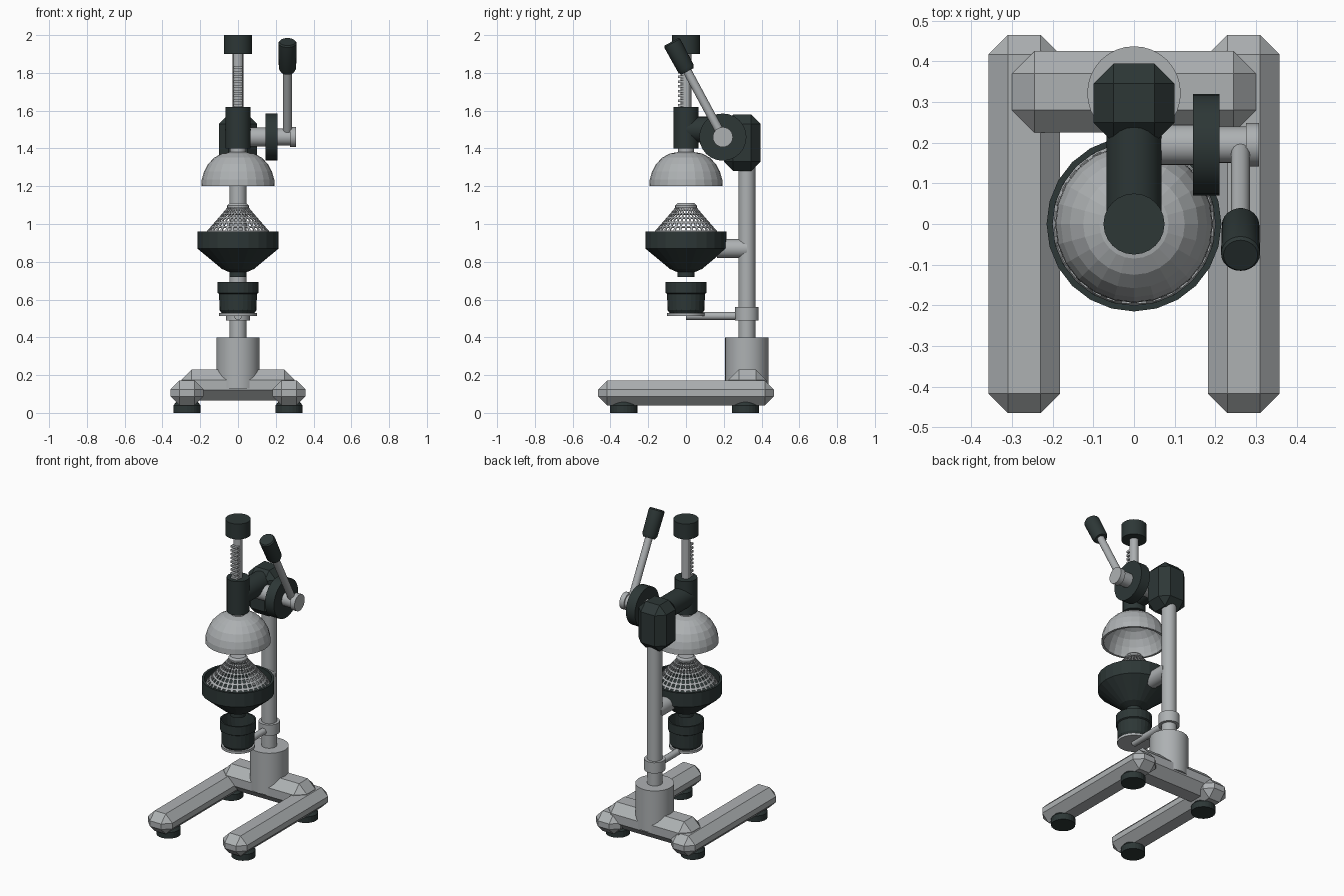
import bpy, bmesh, math
from mathutils import Vector

if "Cube" in bpy.data.objects:
    bpy.data.objects.remove(bpy.data.objects["Cube"])


def material(name, col):
    m = bpy.data.materials.new(name)
    m.diffuse_color = (*col, 1)
    m.use_nodes = True
    m.node_tree.nodes["Principled BSDF"].inputs["Base Color"].default_value = m.diffuse_color
    return m


STEEL = material("light grey metal", (0.42, 0.44, 0.45))
DARK = material("dark green grey", (0.026, 0.038, 0.037))


def finish(name, bm, mat, smooth=None):
    bmesh.ops.recalc_face_normals(bm, faces=bm.faces)
    me = bpy.data.meshes.new(name)
    bm.to_mesh(me)
    bm.free()
    ob = bpy.data.objects.new(name, me)
    bpy.context.collection.objects.link(ob)
    me.materials.append(mat)
    if smooth:
        bpy.ops.object.select_all(action='DESELECT')
        ob.select_set(True)
        bpy.context.view_layer.objects.active = ob
        bpy.ops.object.shade_smooth_by_angle(angle=math.radians(smooth))
    return ob


def lathe_mesh(profile, seg):
    bm = bmesh.new()
    rings = []
    for r, z in profile:
        rings.append([bm.verts.new((r * math.cos(2 * math.pi * i / seg),
                                    r * math.sin(2 * math.pi * i / seg), z))
                      for i in range(seg)])
    for a, b in zip(rings, rings[1:]):
        for i in range(seg):
            j = (i + 1) % seg
            bm.faces.new((a[i], a[j], b[j], b[i]))
    bmesh.ops.remove_doubles(bm, verts=bm.verts, dist=1e-5)
    return bm


def lathe(name, profile, mat, loc=(0, 0, 0), seg=24, axis=(0, 0, 1), smooth=None):
    """Revolve (radius, height) points around an axis through loc."""
    ob = finish(name, lathe_mesh(profile, seg), mat, smooth)
    ob.location = loc
    if axis != (0, 0, 1):
        ob.rotation_euler = Vector(axis).to_track_quat('Z', 'Y').to_euler()
    return ob


def rod(name, a, b, r, mat, seg=24, bevel=0.0, smooth=30):
    """Solid cylinder from a to b, optionally chamfered at both ends."""
    a, b = Vector(a), Vector(b)
    h = (b - a).length
    prof = [(0, 0), (r - bevel, 0), (r, bevel), (r, h - bevel), (r - bevel, h), (0, h)]
    return lathe(name, prof, mat, a, seg, tuple((b - a).normalized()), smooth)


def block(name, lo, hi, bevel, mat):
    """Box between two corners with flat chamfered edges."""
    bm = bmesh.new()
    bmesh.ops.create_cube(bm, size=1)
    for v in bm.verts:
        v.co = [(l + h) / 2 + c * (h - l) for l, h, c in zip(lo, hi, v.co)]
    if bevel:
        bmesh.ops.bevel(bm, geom=bm.edges[:], offset=bevel, segments=1,
                        affect='EDGES', profile=0.5)
    return finish(name, bm, mat)


# Base: two runners, a cross bar and four feet
for side, s in (("left", -1), ("right", 1)):
    x = 0.27 * s
    block(f"{side}_runner", (x - 0.088, -0.465, 0.04), (x + 0.088, 0.465, 0.172), 0.048, STEEL)
    for end, y in (("front", -0.33), ("back", 0.315)):
        lathe(f"{end}_{side}_foot", [(0, 0), (0.072, 0), (0.072, 0.04), (0.055, 0.06), (0, 0.06)],
              DARK, (x, y, 0))
block("cross_bar", (-0.30, 0.225, 0.065), (0.30, 0.425, 0.23), 0.055, STEEL)

# Column with socket and collar
Y = 0.322
rod("column_socket", (0, Y, 0.13), (0, Y, 0.40), 0.115, STEEL, 32)
rod("column", (0, Y, 0.38), (0, Y, 1.32), 0.045, STEEL)
rod("collar", (0, Y, 0.49), (0, Y, 0.56), 0.063, STEEL)

# Cup on its tray
rod("tray_arm", (0, 0, 0.513), (0, Y, 0.513), 0.021, STEEL, 16)
rod("tray", (0, 0, 0.512), (0, 0, 0.528), 0.1, STEEL)
lathe("cup", [(0, 0.526), (0.085, 0.526), (0.098, 0.545), (0.1, 0.63), (0.108, 0.635),
              (0.108, 0.692), (0.098, 0.692), (0.09, 0.56), (0, 0.55)], DARK)

# Funnel bowl with its support
lathe("funnel", [(0.036, 0.72), (0.046, 0.72), (0.046, 0.745), (0.085, 0.762), (0.215, 0.87),
                 (0.215, 0.96), (0.2, 0.96), (0.2, 0.878), (0.08, 0.778), (0.036, 0.755),
                 (0.036, 0.72)], DARK)
rod("funnel_support", (0, 0.165, 0.87), (0, Y, 0.87), 0.05, STEEL)

# Perforated strainer cone: every cell of the lathe gets a hole
cone = [(0.2, 0.905), (0.185, 0.935), (0.165, 0.962), (0.144, 0.986), (0.123, 1.01),
        (0.103, 1.033), (0.084, 1.055), (0.068, 1.074), (0.056, 1.089)]
bm = lathe_mesh(cone, 32)
bmesh.ops.recalc_face_normals(bm, faces=bm.faces)
cells = bm.faces[:]
for f in cells:
    t = 0.23 * min(e.calc_length() for e in f.edges)
    bmesh.ops.inset_individual(bm, faces=[f], thickness=t, use_even_offset=True)
bmesh.ops.delete(bm, geom=cells, context='FACES')
strainer = finish("strainer", bm, STEEL)
strainer.modifiers.new("thickness", 'SOLIDIFY').thickness = 0.005
lathe("strainer_tip", [(0, 1.085), (0.057, 1.085), (0.057, 1.097), (0.046, 1.11), (0, 1.11)],
      STEEL)

# Press dome, hollow underneath
outer = [(0.194, 1.2), (0.192, 1.235), (0.18, 1.277), (0.158, 1.318), (0.125, 1.352),
         (0.085, 1.373), (0.042, 1.381)]
inner = [(max(r - 0.014, 0), z - 0.014) for r, z in reversed(outer[1:])]
lathe("press_dome", [(0, 1.381)] + outer[::-1] + [(0.18, 1.2)] + inner[::-1][:] + [(0, 1.366)],
      STEEL)

# Plunger with toothed rack and cap
rod("plunger_neck", (0, 0, 1.37), (0, 0, 1.41), 0.042, STEEL)
rod("plunger_rod", (0, 0, 1.4), (0, 0, 1.92), 0.028, STEEL, 12)
for i in range(9):
    z = 1.622 + i * 0.025
    block(f"rack_tooth_{i + 1}", (-0.024, -0.042, z), (0.024, -0.01, z + 0.013), 0, STEEL)
rod("plunger_cap", (0, 0, 1.9), (0, 0, 2.0), 0.075, DARK)

# Head: guide sleeve, arm and rear housing
rod("guide_sleeve", (0, 0, 1.4), (0, 0, 1.62), 0.067, DARK)
rod("head_arm", (0, 0.0, 1.50), (0, 0.25, 1.50), 0.068, DARK)
block("head_housing", (-0.1, 0.2, 1.28), (0.1, 0.395, 1.58), 0.05, DARK)

# Lever shaft, gear disc and hub
H = (0.195, 1.46)
rod("lever_shaft", (0.0, *H), (0.16, *H), 0.05, STEEL)
rod("gear_disc", (0.145, *H), (0.21, *H), 0.125, DARK)
rod("lever_hub", (0.2, *H), (0.278, *H), 0.045, STEEL)
rod("hub_cap", (0.275, *H), (0.308, *H), 0.053, STEEL)

# Lever with grip
d = Vector((0, -0.272, 0.505)).normalized()
p = Vector((0.262, *H))
rod("lever", p, p + d * 0.45, 0.023, STEEL, 16)
lathe("lever_grip", [(0, 0), (0.036, 0), (0.046, 0.02), (0.048, 0.17), (0.042, 0.178), (0, 0.178)],
      DARK, p + d * 0.395, 24, tuple(d), 30)
